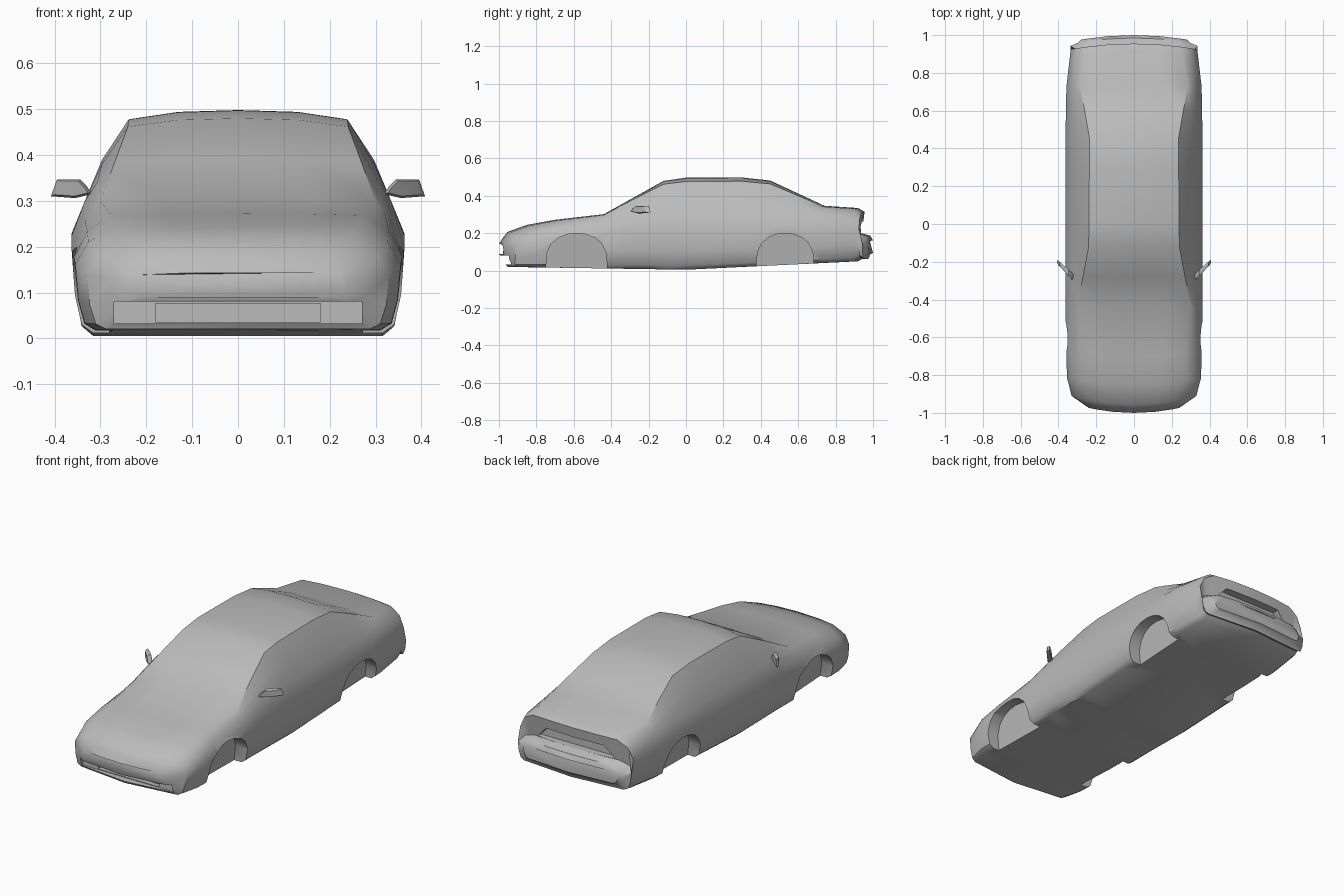
import bpy
import bmesh
from math import sin, cos, pi

if "Cube" in bpy.data.objects:
    bpy.data.objects.remove(bpy.data.objects["Cube"], do_unlink=True)

# One plain grey for the whole shell
colour = (0.5, 0.5, 0.5, 1)
grey = bpy.data.materials.new("body_grey")
grey.use_nodes = True
grey.diffuse_color = colour
grey.node_tree.nodes["Principled BSDF"].inputs["Base Color"].default_value = colour


def loft(name, rings):
    """Bridge closed rings of equal length and cap both ends."""
    bm = bmesh.new()
    loops = [[bm.verts.new(point) for point in ring] for ring in rings]
    count = len(loops[0])
    for a, b in zip(loops, loops[1:]):
        for i in range(count):
            j = (i + 1) % count
            bm.faces.new((a[i], a[j], b[j], b[i]))
    bm.faces.new(loops[0])
    bm.faces.new(loops[-1])
    bmesh.ops.recalc_face_normals(bm, faces=bm.faces)
    mesh = bpy.data.meshes.new(name)
    bm.to_mesh(mesh)
    bm.free()
    mesh.materials.append(grey)
    obj = bpy.data.objects.new(name, mesh)
    bpy.context.collection.objects.link(obj)
    return obj


def sample(curve, y):
    """Read a height or width off a curve of (y, value) points."""
    for (y0, v0), (y1, v1) in zip(curve, curve[1:]):
        if y <= y1:
            return v0 + (v1 - v0) * (y - y0) / (y1 - y0)
    return curve[-1][1]


def warp(x, y):
    """Curve the nose and tail in plan."""
    bend = max(0, (abs(y) - 0.6) / 0.4) * (x / 0.36) ** 2
    return y + 0.06 * bend if y < 0 else y - 0.04 * bend


# Body lines running from nose to tail
roof_line = [(-1, .143), (-.98, .175), (-.955, .207), (-.85, .245), (-.7, .272),
             (-.44, .302), (-.12, .48), (0, .497), (.3, .498), (.45, .482),
             (.74, .347), (.92, .335), (.955, .315)]
floor_line = [(-1, .09), (-.955, .02), (0, .005), (.92, .05), (1, .095)]
waist_width = [(-1, .24), (-.955, .33), (-.85, .355), (-.44, .363), (.45, .363),
               (.74, .358), (.955, .335), (1, .28)]
roof_width = [(-1, .2), (-.85, .26), (-.44, .3), (-.12, .24), (.45, .235),
              (.74, .285), (1, .24)]


def section(y, top, lean=0):
    """Cross-section ring; lean pushes the points up to the waist rearwards."""
    floor = sample(floor_line, y)
    width = sample(waist_width, y)
    edge_x = sample(roof_width, y)
    belt_x = 0.92 * width
    belt_z = min(0.3, floor + 0.85 * (top - floor))
    waist = floor + 0.74 * (belt_z - floor)
    edge_z = belt_z + 0.9 * (top - belt_z)
    lower = [(0, floor), (width * 0.87, floor)]
    for across, up in ((0.94, 0.1), (0.98, 0.45), (1, 1)):
        lower.append((width * across, floor + up * (waist - floor)))
    upper = [
        (belt_x, belt_z),
        ((belt_x + edge_x) / 2 + 0.06 * (edge_z - belt_z), (belt_z + edge_z) / 2),
        (edge_x, edge_z),
        (edge_x * 0.55, edge_z + 0.8 * (top - edge_z)),
        (0, top),
    ]
    half = [(x, warp(x, y + lean), z) for x, z in lower]
    half += [(x, warp(x, y), z) for x, z in upper]
    return half + [(-x, yy, z) for x, yy, z in half[-2:0:-1]]


# Shell with the stepped rear bumper
stations = sorted([y for y, top in roof_line] + [-0.28, 0.6])
rings = [section(y, sample(roof_line, y)) for y in stations]
rings += [section(.94, .2, .035), section(.985, .187), section(1, .162)]
body = loft("car_body", rings)


def wheel_well(name, middle, half, side):
    """Arched pocket in the side, leaning inwards at the bottom."""
    outline = [(middle - half, -0.1)]
    for i in range(11):
        a = pi * i / 10
        outline.append((middle - half * cos(a), 0.2 * max(sin(a), 0) ** 0.6))
    outline.append((middle + half, -0.1))
    inner = [(side * (0.27 + 0.15 * max(z, 0)), y, z) for y, z in outline]
    outer = [(side * 0.5, y, z) for y, z in outline]
    return loft(name, [inner, outer])


def recess(name, low, high, bottom, top, y_in, y_out):
    """Trapezoid pocket in the nose or tail."""
    outline = [(-low, bottom), (low, bottom), (high, top), (-high, top)]
    return loft(name, [[(x, y, z) for x, z in outline] for y in (y_in, y_out)])


# Wheel arches, lower grille and plate recess
cutters = [
    recess("grille_recess", .27, .27, .032, .08, -.925, -1.2),
    recess("grille_slot", .18, .18, .036, .076, -.9, -1.2),
    recess("plate_recess", .23, .17, .2, .262, .9, 1.2),
]
for side, label in ((1, "left"), (-1, "right")):
    cutters.append(wheel_well(label + "_front_well", -.585, .165, side))
    cutters.append(wheel_well(label + "_rear_well", .53, .155, side))

bpy.context.view_layer.objects.active = body
for cutter in cutters:
    cutter.hide_render = True
    cut = body.modifiers.new(cutter.name, "BOOLEAN")
    cut.operation = "DIFFERENCE"
    cut.solver = "EXACT"
    cut.object = cutter
    bpy.ops.object.modifier_apply(modifier=cut.name)
    bpy.data.objects.remove(cutter, do_unlink=True)

# Door mirrors: thin swept-back blades
blade = [(.318, .315), (.355, .306), (.408, .31), (.395, .347), (.345, .347), (.33, .332)]
parts = [body]
for side, label in ((1, "left"), (-1, "right")):
    slices = []
    for depth, scale in ((-0.014, 0.8), (0, 1), (0.016, 0.95)):
        slices.append([(side * (.365 + (x - .365) * scale),
                        -.275 + (x - .325) * 0.85 + depth,
                        .328 + (z - .328) * scale) for x, z in blade])
    parts.append(loft(label + "_door_mirror", slices))

# Smooth shading with sharp creases kept
bpy.ops.object.select_all(action="DESELECT")
for part in parts:
    part.select_set(True)
bpy.context.view_layer.objects.active = body
bpy.ops.object.shade_smooth_by_angle(angle=0.7)
